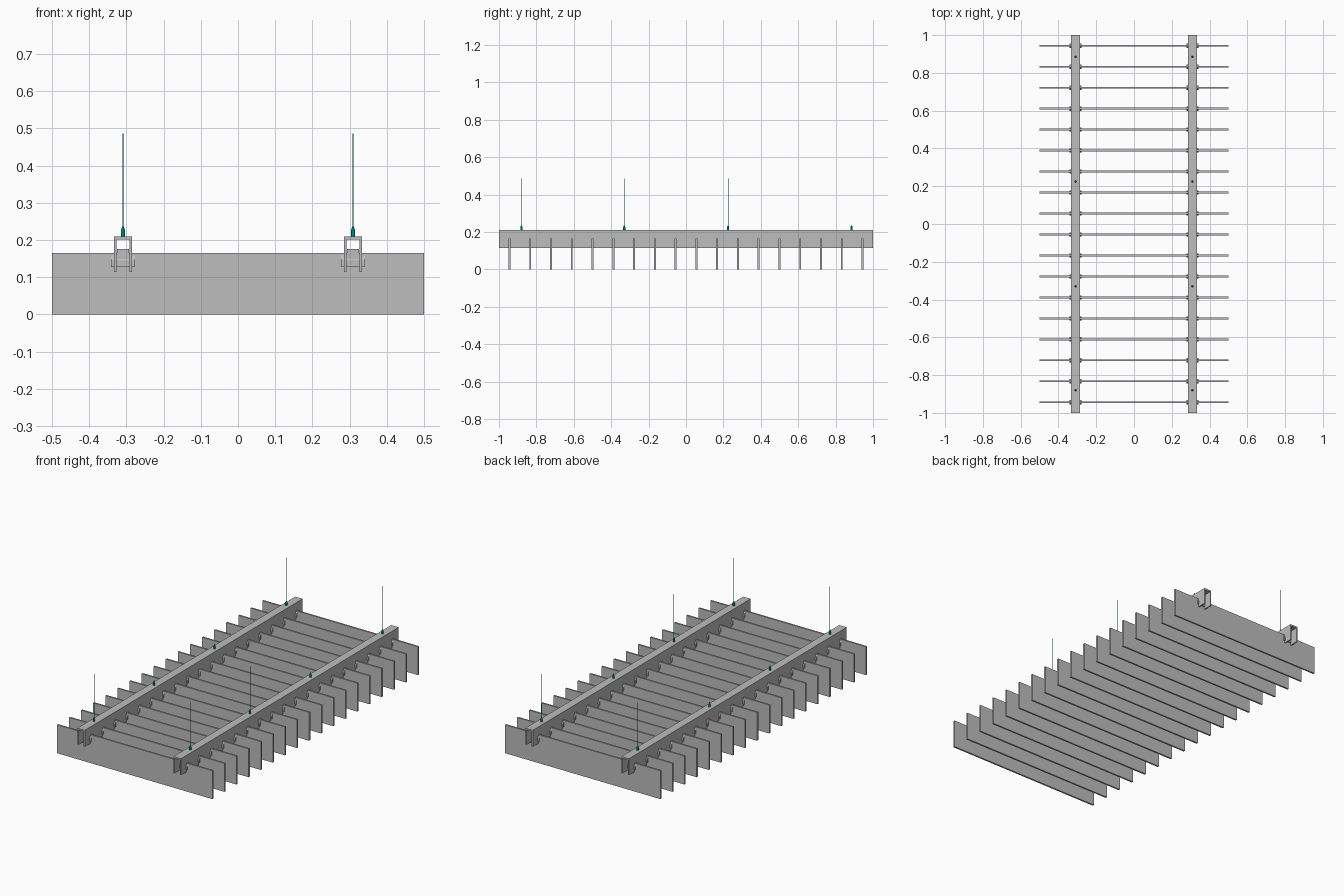
import bpy, bmesh
from mathutils import Matrix

if "Cube" in bpy.data.objects:
    bpy.data.objects.remove(bpy.data.objects["Cube"])


def material(name, colour):
    m = bpy.data.materials.new(name)
    m.use_nodes = True
    m.diffuse_color = colour
    m.node_tree.nodes["Principled BSDF"].inputs["Base Color"].default_value = colour
    return m


GREY = material("panel grey", (0.51, 0.51, 0.51, 1))
TEAL = material("fixing teal", (0.0, 0.45, 0.42, 1))


def finish(name, bm, mat):
    bmesh.ops.recalc_face_normals(bm, faces=bm.faces)
    mesh = bpy.data.meshes.new(name)
    bm.to_mesh(mesh)
    bm.free()
    mesh.materials.append(mat)
    obj = bpy.data.objects.new(name, mesh)
    bpy.context.collection.objects.link(obj)
    return obj


def box(bm, x, y, z):
    """Add a box from (low, high) pairs."""
    size = [b - a for a, b in (x, y, z)]
    mid = [(a + b) / 2 for a, b in (x, y, z)]
    bmesh.ops.create_cube(bm, size=1, matrix=Matrix.Translation(mid) @ Matrix.Diagonal((*size, 1)))


def prism(bm, points, offset):
    """Extrude a closed outline along an offset."""
    face = bm.faces.new([bm.verts.new(p) for p in points])
    new = bmesh.ops.extrude_face_region(bm, geom=[face])["geom"]
    bmesh.ops.translate(bm, vec=offset, verts=[v for v in new if isinstance(v, bmesh.types.BMVert)])


RAIL_X = 0.309
COUNT, PITCH = 18, 0.111
baffle_ys = [(i - (COUNT - 1) / 2) * PITCH for i in range(COUNT)]
hanger_ys = (-0.88, -0.33, 0.225, 0.885)

# Hanging baffle panels
for i, y in enumerate(baffle_ys):
    bm = bmesh.new()
    box(bm, (-0.5, 0.5), (y - 0.005, y + 0.005), (0, 0.165))
    finish(f"baffle_{i + 1}", bm, GREY)

for side, cx in (("right", -RAIL_X), ("left", RAIL_X)):
    # Carrier rail: a channel open at the bottom
    bm = bmesh.new()
    outer, inner, low, roof, top = 0.024, 0.017, 0.114, 0.201, 0.21
    half = [(outer, top), (outer, low), (inner, low), (inner, roof)]
    outline = half + [(-x, z) for x, z in reversed(half)]
    prism(bm, [(cx + x, -1, z) for x, z in outline], (0, 2, 0))
    finish(f"carrier_rail_{side}", bm, GREY)

    # Clips inside the rail, with pointed lugs outside its walls
    bm = bmesh.new()
    for y in baffle_ys:
        box(bm, (cx - 0.0165, cx + 0.0165), (y - 0.009, y + 0.009), (0.128, 0.176))
        lug = [(-0.011, 0.128), (0.011, 0.128), (0.011, 0.145), (0.005, 0.158),
               (-0.005, 0.158), (-0.011, 0.145)]
        prism(bm, [(cx - 0.032, y + dy, z) for dy, z in lug], (0.064, 0, 0))
    finish(f"baffle_clips_{side}", bm, GREY)

    # Hanger fixings and suspension wires
    fixings, wires = bmesh.new(), bmesh.new()
    for y in hanger_ys:
        for z, r1, r2, depth in ((0.219, 0.006, 0.006, 0.018), (0.232, 0.005, 0.002, 0.008)):
            bmesh.ops.create_cone(fixings, cap_ends=True, segments=8, radius1=r1, radius2=r2,
                                  depth=depth, matrix=Matrix.Translation((cx, y, z)))
        bmesh.ops.create_cone(wires, cap_ends=True, segments=8, radius1=0.001, radius2=0.001,
                              depth=0.265, matrix=Matrix.Translation((cx, y, 0.3535)))
    finish(f"hanger_fixings_{side}", fixings, TEAL)
    finish(f"suspension_wires_{side}", wires, TEAL)
